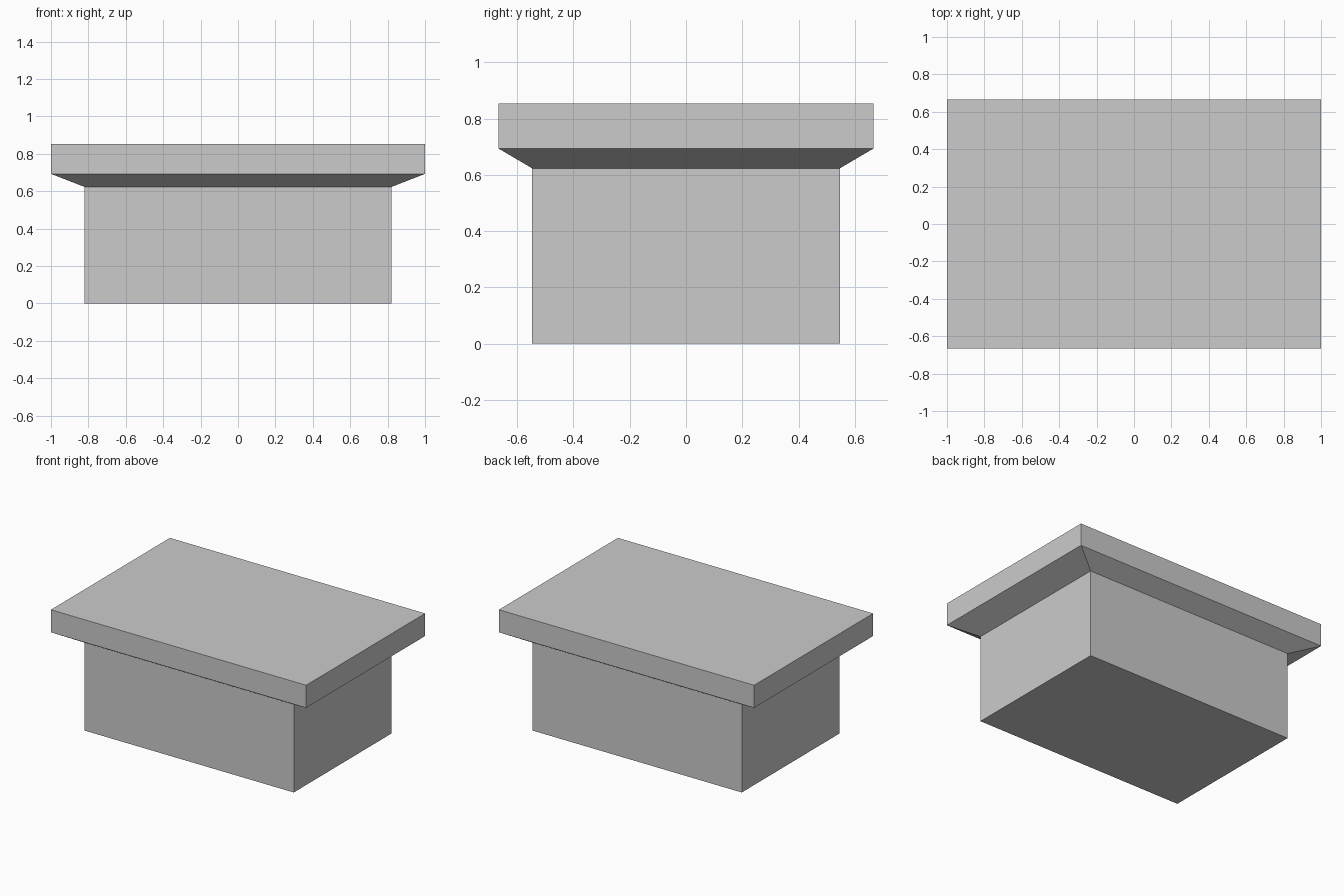
import bpy
import bmesh

if "Cube" in bpy.data.objects:
    bpy.data.objects.remove(bpy.data.objects["Cube"])

stone = bpy.data.materials.new("light_grey")
stone.diffuse_color = (0.6, 0.6, 0.6, 1)
stone.use_nodes = True
stone.node_tree.nodes["Principled BSDF"].inputs["Base Color"].default_value = stone.diffuse_color


def stacked_block(name, sections, close_bottom=False, close_top=False):
    """Skin a stack of rectangles given as (half width, half depth, height)."""
    bm = bmesh.new()
    rings = [[bm.verts.new((sx * w, sy * d, z))
              for sx, sy in ((-1, -1), (1, -1), (1, 1), (-1, 1))]
             for w, d, z in sections]
    for low, high in zip(rings, rings[1:]):
        for i in range(4):
            j = (i + 1) % 4
            bm.faces.new((low[i], low[j], high[j], high[i]))
    if close_bottom:
        bm.faces.new(rings[0][::-1])
    if close_top:
        bm.faces.new(rings[-1])
    mesh = bpy.data.meshes.new(name)
    bm.to_mesh(mesh)
    bm.free()
    mesh.materials.append(stone)
    obj = bpy.data.objects.new(name, mesh)
    bpy.context.collection.objects.link(obj)
    return obj


# Rectangular pedestal body, joined to the underside of the cap
stacked_block("pedestal_body",
              [(0.82, 0.547, 0), (0.82, 0.547, 0.623)], close_bottom=True)

# Overhanging slab with a sloped underside
stacked_block("top_slab",
              [(0.82, 0.547, 0.623), (1, 0.666, 0.693), (1, 0.666, 0.853)],
              close_top=True)
